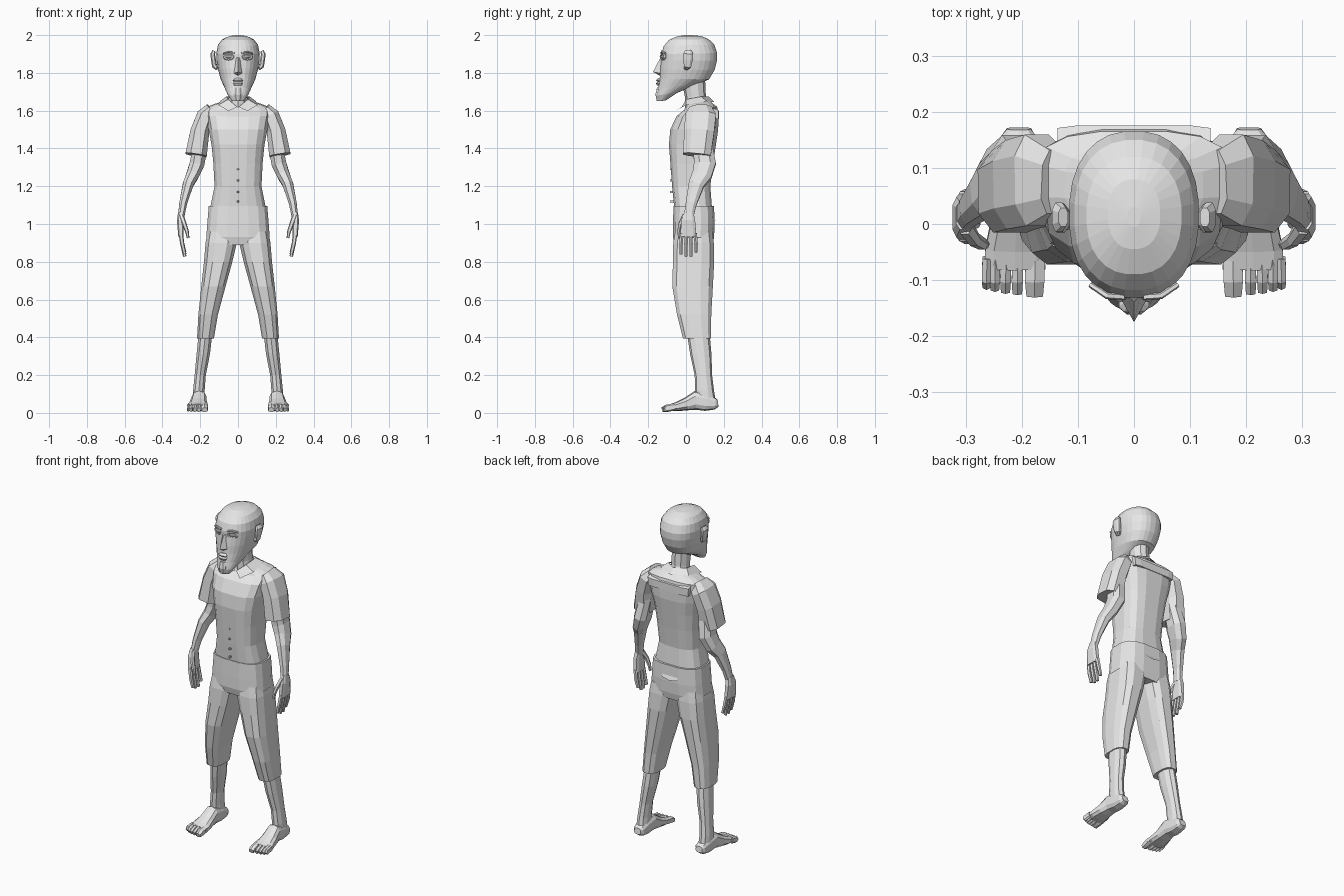
import bpy, bmesh, math
from mathutils import Vector

grey = bpy.data.materials.new("light grey")
grey.diffuse_color = (0.8, 0.8, 0.8, 1)


def make(name, verts, faces, mirror=False):
    me = bpy.data.meshes.new(name)
    me.from_pydata([tuple(v) for v in verts], [], faces)
    bm = bmesh.new()
    bm.from_mesh(me)
    bmesh.ops.recalc_face_normals(bm, faces=bm.faces)
    bm.to_mesh(me)
    bm.free()
    return finish(bpy.data.objects.new(name, me), mirror, True)


def finish(ob, mirror, link=False):
    if link:
        bpy.context.collection.objects.link(ob)
    ob.data.materials.append(grey)
    if mirror:
        ob.modifiers.new("mirror", 'MIRROR')
    return ob


def section(n, e):
    """Unit rounded-square outline, with a flat side facing each axis."""
    out = []
    for i in range(n):
        a = 2 * math.pi * (i + 0.5) / n
        c, s = math.cos(a), math.sin(a)
        out.append((math.copysign(abs(c) ** (2 / e), c),
                    math.copysign(abs(s) ** (2 / e), s)))
    return out


def skin(name, rings, mirror):
    n = len(rings[0])
    verts = [v for r in rings for v in r]
    faces = [(k * n + i, k * n + (i + 1) % n, (k + 1) * n + (i + 1) % n, (k + 1) * n + i)
             for k in range(len(rings) - 1) for i in range(n)]
    faces += [tuple(range(n)), tuple(range(len(verts) - n, len(verts)))]
    return make(name, verts, faces, mirror)


def loft(name, rows, n=12, e=2.5, mirror=False):
    """Rows: x centre, half width, front y, front z, back y, back z."""
    rings = []
    for cx, rx, yf, zf, yb, zb in rows:
        rings.append([(cx + rx * c, (yf + yb) / 2 + (yb - yf) / 2 * s,
                       (zf + zb) / 2 + (zb - zf) / 2 * s) for c, s in section(n, e)])
    return skin(name, rings, mirror)


def tube(name, rows, ref=(0, 1, 0), n=8, e=2.5, mirror=True):
    """Rows: centre x, y, z, half size along ref, half size across it."""
    pts = [Vector(r[:3]) for r in rows]
    rings = []
    for i, r in enumerate(rows):
        d = (pts[min(i + 1, len(pts) - 1)] - pts[max(i - 1, 0)]).normalized()
        u = Vector(ref)
        u = (u - d * u.dot(d)).normalized()
        v = d.cross(u)
        rings.append([pts[i] + u * r[3] * c + v * r[4] * s for c, s in section(n, e)])
    return skin(name, rings, mirror)


# Head and neck
loft("head", [
    (0, .034, -.148, 1.650, -.105, 1.655), (0, .056, -.155, 1.680, -.045, 1.695),
    (0, .074, -.148, 1.720, .050, 1.735), (0, .093, -.140, 1.770, .122, 1.765),
    (0, .106, -.137, 1.820, .152, 1.815), (0, .114, -.132, 1.865, .165, 1.865),
    (0, .116, -.132, 1.900, .166, 1.905), (0, .107, -.118, 1.943, .150, 1.950),
    (0, .085, -.090, 1.975, .120, 1.979), (0, .047, -.045, 1.994, .080, 1.995),
    (0, .012, -.005, 2.000, .030, 2.000)], n=28, e=2.3)
loft("neck", [(0, .062, -.005, 1.60, .125, 1.62), (0, .050, -.005, 1.67, .105, 1.68),
              (0, .052, -.025, 1.77, .100, 1.79)], n=10, e=2.1)

# Face
make("nose", [(-.011, -.126, 1.885), (.011, -.126, 1.885), (0, -.140, 1.872),
              (0, -.175, 1.805), (-.023, -.134, 1.798), (.023, -.134, 1.798), (0, -.138, 1.785)],
     [(0, 2, 1), (0, 4, 3, 2), (1, 2, 3, 5), (3, 4, 6), (3, 6, 5), (0, 1, 5, 6, 4)])
tube("brow", [(.018, -.130, 1.905, .006, .006), (.048, -.128, 1.912, .006, .006),
              (.078, -.108, 1.903, .005, .005)], ref=(0, 0, 1), n=6)
bpy.ops.mesh.primitive_torus_add(major_segments=12, minor_segments=5, major_radius=.024,
                                 minor_radius=.006, location=(0, 0, 0))
lid = bpy.context.object
lid.name = "eyelid"
for v in lid.data.vertices:
    x, y, z = v.co
    v.co = (.05 + x, -.122 - z + x * .45, 1.885 + y * .62)
finish(lid, True)
tube("eyeball", [(.034, -.127, 1.885, .006, .006), (.048, -.124, 1.885, .010, .008),
                 (.066, -.113, 1.885, .006, .006)], ref=(0, 0, 1))
loft("lips", [(0, .020, -.153, 1.733, -.12, 1.733), (0, .027, -.159, 1.745, -.12, 1.745),
              (0, .022, -.151, 1.752, -.12, 1.752), (0, .028, -.159, 1.762, -.12, 1.760),
              (0, .015, -.148, 1.772, -.12, 1.770)], n=10)
loft("chin_beard", [(0, .018, -.156, 1.652, -.12, 1.652), (0, .026, -.163, 1.685, -.12, 1.685),
                    (0, .020, -.155, 1.722, -.12, 1.722)], n=8)
tube("ear", [(.110, .000, 1.825, .013, .012), (.124, .008, 1.835, .020, .014),
             (.130, .010, 1.870, .027, .014), (.134, .012, 1.900, .028, .013),
             (.126, .012, 1.917, .018, .010)])

# Shirt
loft("shirt", [
    (0, .152, -.062, 1.07, .140, 1.07), (0, .126, -.075, 1.20, .130, 1.20),
    (0, .132, -.084, 1.32, .145, 1.32), (0, .142, -.092, 1.42, .160, 1.42),
    (0, .158, -.085, 1.50, .172, 1.50), (0, .172, -.052, 1.57, .174, 1.58),
    (0, .176, -.010, 1.605, .166, 1.62), (0, .125, .000, 1.628, .140, 1.640),
    (0, .070, .005, 1.645, .125, 1.655)], n=16, e=3)
tube("sleeve", [(.140, .075, 1.610, .060, .035), (.172, .078, 1.575, .086, .048),
                (.202, .070, 1.490, .084, .053), (.222, .058, 1.365, .078, .060)], e=2.8)
make("collar", [(.004, -.022, 1.620), (.050, -.055, 1.598), (.105, .000, 1.630),
                (.095, .110, 1.650), (0, .150, 1.645), (.052, .000, 1.660),
                (.062, .080, 1.675), (0, .120, 1.675)],
     [(0, 1, 2, 5), (5, 2, 3, 6), (6, 3, 4, 7)], mirror=True)
loft("back_yoke", [(0, .135, .14, 1.555, .176, 1.555), (0, .140, .14, 1.615, .176, 1.60)],
     n=8, e=6)
for z in (1.12, 1.17, 1.23, 1.29):
    loft("button", [(0, .005, -.086, z - .005, -.06, z - .005),
                    (0, .005, -.086, z + .005, -.06, z + .005)], n=8)

# Arms and hands
tube("arm", [(.195, .085, 1.45, .050, .040), (.216, .100, 1.32, .062, .042),
             (.240, .085, 1.26, .055, .036), (.264, .055, 1.21, .044, .030),
             (.290, .028, 1.11, .031, .022), (.300, .015, 1.045, .027, .018)])
tube("palm", [(.301, .015, 1.06, .026, .017), (.306, .012, 1.02, .038, .018),
              (.302, .012, .935, .045, .015)], e=3.5)
for i, tip in enumerate((.840, .828, .828, .850)):
    y = -.022 + i * .0235
    yt = y + (i - 1.5) * .003
    tube("finger", [(.303, y, .95, .0105, .012), (.295, yt, .895, .0105, .011),
                    (.282, yt, tip, .008, .009)], n=6)
tube("thumb", [(.300, -.005, 1.045, .016, .013), (.284, -.028, 1.000, .013, .012),
               (.270, -.036, .960, .011, .010), (.264, -.036, .925, .007, .007)], n=6)

# Trousers
loft("trouser_hips", [(0, .150, -.060, .89, .142, .89), (0, .170, -.070, .93, .150, .93),
                      (0, .165, -.070, 1.00, .153, 1.00), (0, .157, -.068, 1.095, .150, 1.095)],
     n=16, e=3)
loft("trouser_leg", [(.172, .046, -.018, .395, .135, .395), (.158, .053, -.050, .52, .136, .52),
                     (.130, .066, -.075, .67, .145, .67), (.105, .077, -.072, .80, .152, .80),
                     (.089, .085, -.070, .90, .150, .90), (.085, .078, -.060, .96, .142, .96)],
     n=12, e=2.8, mirror=True)
make("back_pocket_flap", [(-.05, .150, 1.035), (.05, .150, 1.035), (.05, .158, 1.018),
                          (0, .160, 1.010), (-.05, .158, 1.018)], [(0, 1, 2, 3, 4)])
make("fly_seam", [(-.003, -.071, 1.085), (.003, -.071, 1.085),
                  (.003, -.072, 1.03), (-.003, -.072, 1.03)], [(0, 1, 2, 3)])

# Lower legs and feet
loft("shin", [(.207, .034, .050, .05, .160, .05), (.207, .032, .048, .12, .148, .12),
              (.200, .031, .046, .20, .138, .20), (.184, .037, .022, .31, .135, .31),
              (.172, .038, .005, .42, .125, .42)], n=10, e=2.2, mirror=True)
tube("foot", [(.205, .170, .050, .022, .018), (.205, .155, .048, .033, .030),
              (.206, .110, .056, .037, .046), (.206, .050, .066, .040, .050),
              (.210, .000, .046, .047, .034), (.212, -.045, .034, .055, .025),
              (.212, -.080, .029, .056, .018)], ref=(1, 0, 0), n=10, e=2.8)
for x, tip, r in ((.176, -.127, .019), (.207, -.122, .011), (.228, -.119, .0105),
                  (.247, -.114, .010), (.262, -.108, .009)):
    tube("toe", [(x, -.060, .032, r, .019), (x + .001, -.100, .025, r, .020),
                 (x + .001, tip, .016, r * .85, .013)], ref=(1, 0, 0), n=6, e=3)
